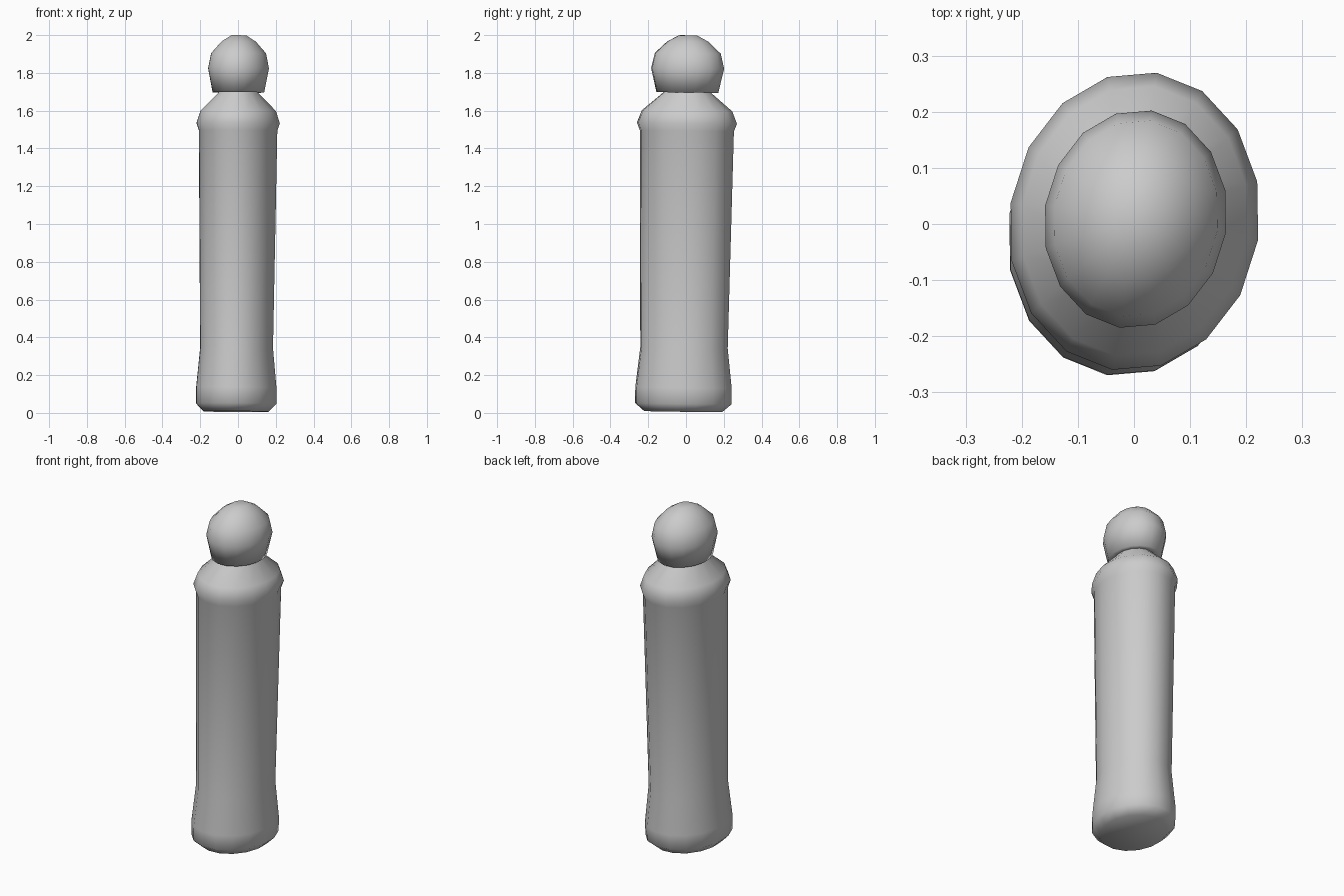
import bpy, bmesh
from math import sin, cos, pi, radians
from mathutils import Matrix

cube = bpy.data.objects.get("Cube")
if cube:
    bpy.data.objects.remove(cube)

SIDES = 16
DEPTH = 1.2     # depth of the oval section relative to its width

grey = bpy.data.materials.new("plain_grey")
grey.use_nodes = True
colour = (0.6, 0.6, 0.6, 1)
grey.diffuse_color = colour
grey.node_tree.nodes["Principled BSDF"].inputs["Base Color"].default_value = colour

# the whole figure leans slightly and is turned a little about its axis
LEAN = (Matrix.Translation((-0.01, -0.015, 0.004))
        @ Matrix.Rotation(-0.013, 4, 'X') @ Matrix.Rotation(0.007, 4, 'Y')
        @ Matrix.Rotation(radians(-8.5), 4, 'Z'))


def oval_lathe(name, profile):
    """Sweep (radius, height) points round an oval and cap both ends."""
    bm = bmesh.new()
    rings = []
    for r, z in profile:
        angles = [2 * pi * i / SIDES for i in range(SIDES)]
        rings.append([bm.verts.new((r * cos(a), DEPTH * r * sin(a), z)) for a in angles])
    for low, high in zip(rings, rings[1:]):
        for i in range(SIDES):
            j = (i + 1) % SIDES
            bm.faces.new((low[i], low[j], high[j], high[i]))
    bm.faces.new(rings[0][::-1])
    bm.faces.new(rings[-1])
    bm.transform(LEAN)
    for face in bm.faces:
        face.smooth = True
    mesh = bpy.data.meshes.new(name)
    bm.to_mesh(mesh)
    bm.free()
    mesh.materials.append(grey)
    obj = bpy.data.objects.new(name, mesh)
    bpy.context.collection.objects.link(obj)


# flared foot, long shaft, shoulder rim and neck
oval_lathe("body", [(0.174, 0.003), (0.215, 0.045), (0.215, 0.13), (0.195, 0.34),
                    (0.21, 1.49), (0.223, 1.53), (0.202, 1.595), (0.108, 1.69),
                    (0.1, 1.71)])

# rounded head with a flat underside
oval_lathe("head", [(0.1, 1.697), (0.138, 1.693), (0.163, 1.82), (0.147, 1.9),
                    (0.092, 1.962), (0.04, 1.995)])
